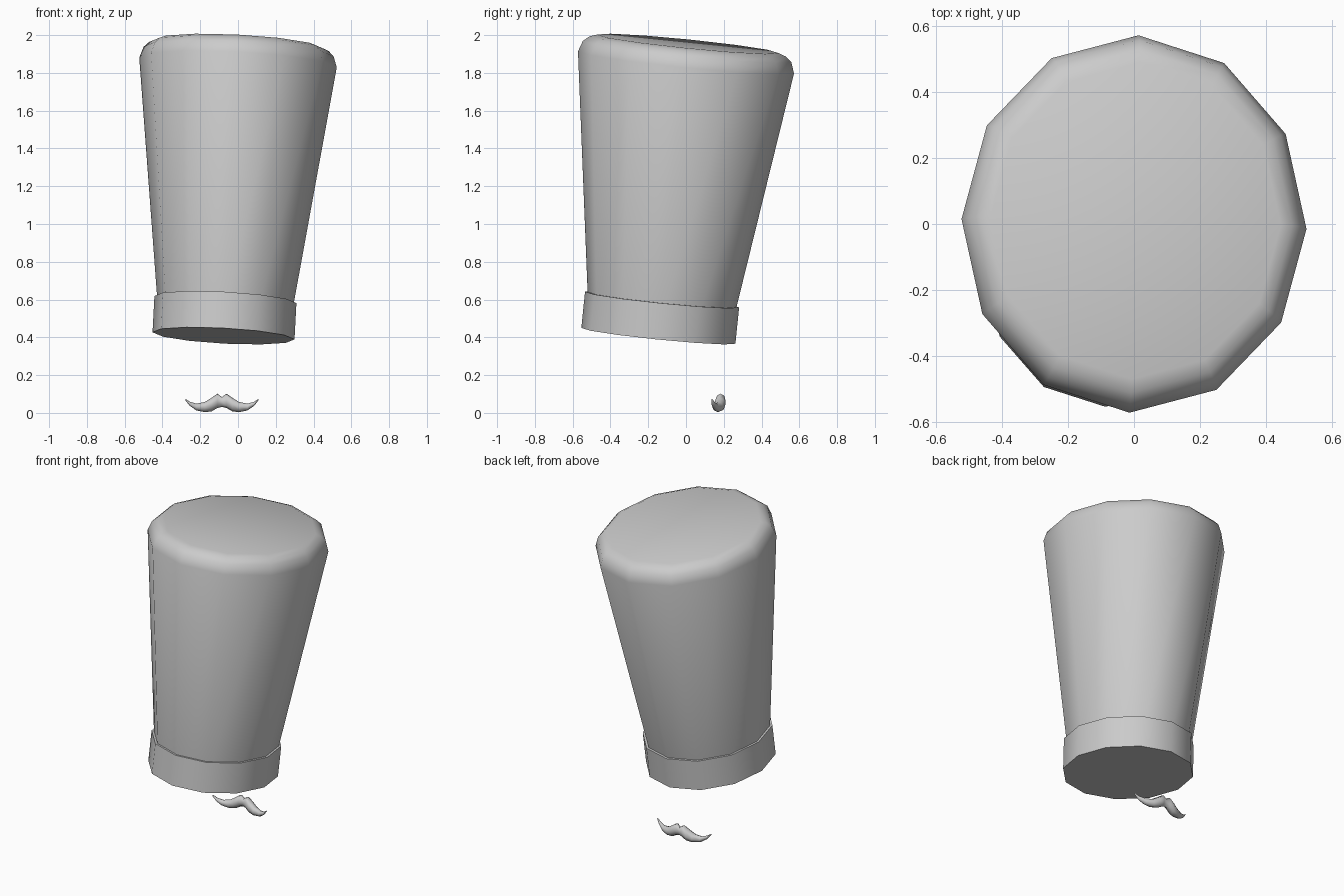
import bpy, math
from mathutils import Vector

if "Cube" in bpy.data.objects:
    bpy.data.objects.remove(bpy.data.objects["Cube"])

SIDES = 12
SPIN = math.radians(-1.5)
TILT = (0.053, 0.101)          # lean of the hat axis per unit height
TOP_Z = 1.855                  # height of the widest ring's centre


def make_object(name, verts, faces, angle):
    mesh = bpy.data.meshes.new(name)
    mesh.from_pydata(verts, [], faces)
    obj = bpy.data.objects.new(name, mesh)
    bpy.context.collection.objects.link(obj)
    bpy.ops.object.select_all(action='DESELECT')
    obj.select_set(True)
    bpy.context.view_layer.objects.active = obj
    bpy.ops.object.mode_set(mode='EDIT')
    bpy.ops.mesh.select_all(action='SELECT')
    bpy.ops.mesh.normals_make_consistent(inside=False)
    bpy.ops.object.mode_set(mode='OBJECT')
    bpy.ops.object.shade_smooth_by_angle(angle=math.radians(angle))
    return obj


def loft(name, rings, angle):
    n = len(rings[0])
    verts = [v for ring in rings for v in ring]
    faces = [(k * n + i, k * n + (i + 1) % n, (k + 1) * n + (i + 1) % n, (k + 1) * n + i)
             for k in range(len(rings) - 1) for i in range(n)]
    faces.append(tuple(range(n)))
    faces.append(tuple(range(len(verts) - n, len(verts))))
    return make_object(name, verts, faces, angle)


def hat_ring(rx, ry, z):
    # oval ring lying in the plane of the tilted hat
    cx, cy = (z - TOP_Z) * TILT[0], (z - TOP_Z) * TILT[1]
    ring = []
    for i in range(SIDES):
        a = 2 * math.pi * i / SIDES + SPIN
        x, y = rx * math.cos(a), ry * math.sin(a)
        ring.append(Vector((cx + x, cy + y, z - x * TILT[0] - y * TILT[1])))
    return ring


# tall flaring crown with a rounded top edge
crown = [(0.343, 0.373, 0.45), (0.523, 0.572, TOP_Z), (0.503, 0.552, 1.913),
         (0.475, 0.52, 1.94), (0.44, 0.48, 1.954)]
loft("hat_crown", [hat_ring(*r) for r in crown], 40)

# straight band around the base
loft("hat_band", [hat_ring(0.376, 0.408, z) for z in (0.408, 0.60)], 40)

# moustache: one half swept from the middle to the tip, then mirrored
stations = [  # distance from middle, y, z, half depth, half height
    (0.0, 0.185, 0.058, 0.016, 0.026), (0.024, 0.183, 0.064, 0.027, 0.038),
    (0.055, 0.178, 0.044, 0.031, 0.036), (0.09, 0.170, 0.031, 0.027, 0.027),
    (0.135, 0.158, 0.031, 0.018, 0.018), (0.17, 0.145, 0.048, 0.011, 0.011),
    (0.193, 0.138, 0.070, 0.004, 0.004)]
rings = []
for side in (-1, 1):
    for d, y, z, hy, hz in (stations[::-1] if side < 0 else stations[1:]):
        rings.append([Vector((-0.085 + side * d, y + hy * math.cos(a), z + hz * math.sin(a)))
                      for a in (2 * math.pi * i / 8 for i in range(8))])
loft("moustache", rings, 60)
